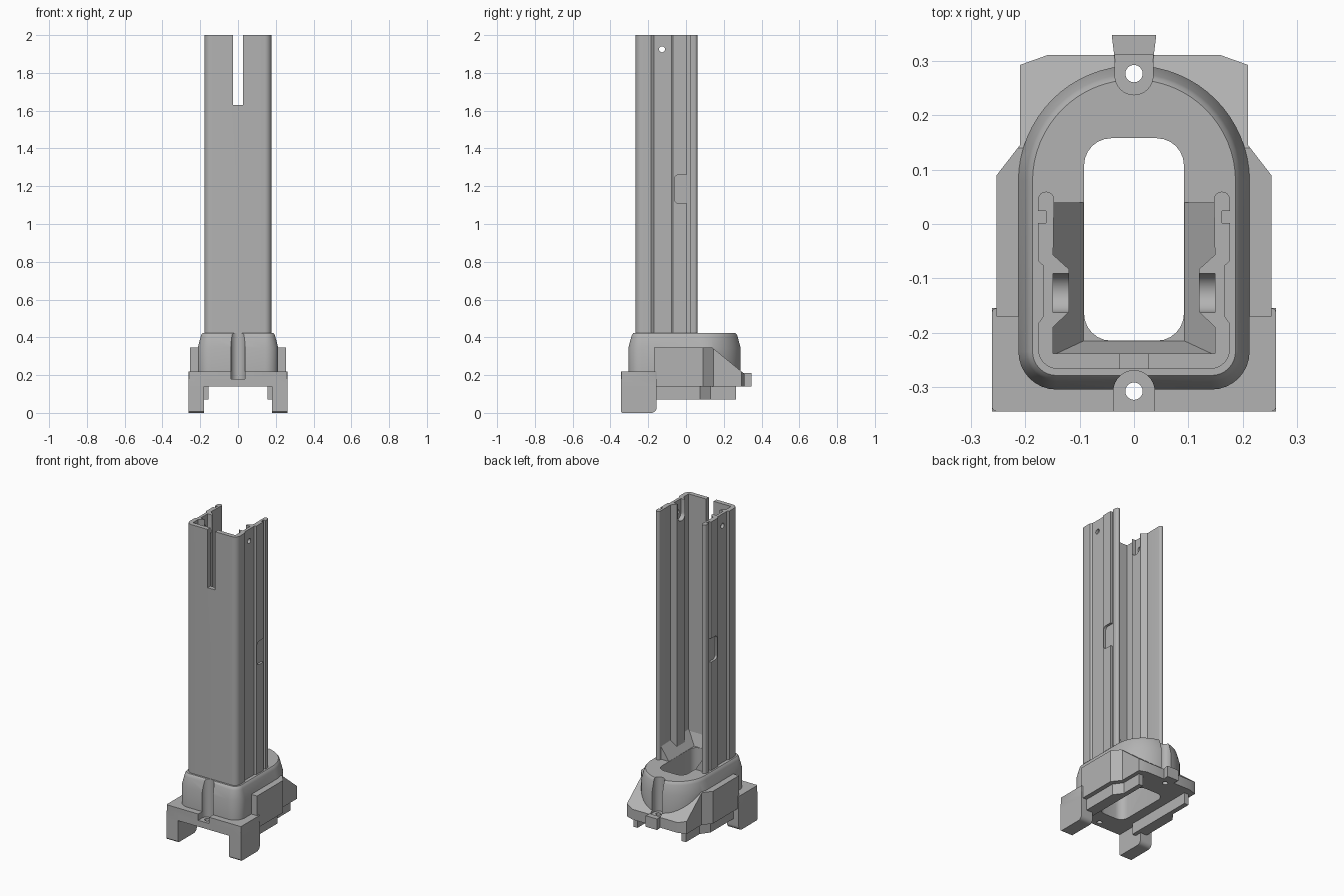
import bpy, bmesh, math

cube = bpy.data.objects.get("Cube")
if cube:
    bpy.data.objects.remove(cube, do_unlink=True)

grey = bpy.data.materials.new("plain grey")
grey.use_nodes = True
GREY = (0.45, 0.45, 0.45, 1)
grey.diffuse_color = GREY
grey.node_tree.nodes["Principled BSDF"].inputs["Base Color"].default_value = GREY


def loft(name, rings):
    """Closed solid through rings of equal point count."""
    bm = bmesh.new()
    rows = [[bm.verts.new(p) for p in ring] for ring in rings]
    n = len(rows[0])
    for low, high in zip(rows, rows[1:]):
        for i in range(n):
            j = (i + 1) % n
            bm.faces.new((low[i], low[j], high[j], high[i]))
    bm.faces.new(rows[0][::-1])
    bm.faces.new(rows[-1])
    bmesh.ops.recalc_face_normals(bm, faces=bm.faces)
    mesh = bpy.data.meshes.new(name)
    bm.to_mesh(mesh)
    bm.free()
    mesh.materials.append(grey)
    ob = bpy.data.objects.new(name, mesh)
    bpy.context.collection.objects.link(ob)
    return ob


def prism(name, pts, a, b, axis="z"):
    """Outline extruded from a to b along an axis."""
    place = {"z": lambda u, v, w: (u, v, w),
             "x": lambda u, v, w: (w, u, v),
             "y": lambda u, v, w: (u, w, v)}[axis]
    return loft(name, [[place(u, v, w) for u, v in pts] for w in (a, b)])


def arc(cx, cy, r, start, end, n=8):
    steps = [math.radians(start + (end - start) * i / n) for i in range(n + 1)]
    return [(cx + r * math.cos(t), cy + r * math.sin(t)) for t in steps]


def rounded(x0, x1, y0, y1, r, n=6):
    return (arc(x1 - r, y0 + r, r, -90, 0, n) + arc(x1 - r, y1 - r, r, 0, 90, n)
            + arc(x0 + r, y1 - r, r, 90, 180, n) + arc(x0 + r, y0 + r, r, 180, 270, n))


def rect(x0, x1, y0, y1):
    return [(x0, y0), (x1, y0), (x1, y1), (x0, y1)]


def circle(x, y, r):
    return arc(x, y, r, 0, 345, 23)


def mirrored(pts):
    """Complete a right-hand half outline across x = 0."""
    return pts + [(-x, y) for x, y in reversed(pts)]


def boolean(target, tools, operation):
    for tool in tools:
        mod = target.modifiers.new("boolean", "BOOLEAN")
        mod.operation, mod.solver, mod.object = operation, "EXACT", tool
        bpy.context.view_layer.update()
        graph = bpy.context.evaluated_depsgraph_get()
        mesh = bpy.data.meshes.new_from_object(target.evaluated_get(graph))
        target.modifiers.clear()
        target.data = mesh
        bpy.data.objects.remove(tool, do_unlink=True)


def smooth(ob):
    ob.data.shade_smooth()
    ob.data.set_sharp_from_angle(angle=math.radians(32))


# Tall open channel with ribbed and grooved side walls
outer = arc(0.14, -0.23, 0.037, -90, 0) + [
    (0.177, -0.184), (0.167, -0.17), (0.167, -0.077), (0.177, -0.068),
    (0.177, 0.002), (0.162, 0.002), (0.162, 0.024), (0.177, 0.024)]
tip = arc(0.162, 0.045, 0.0147, 0, 180)
inner = [(0.149, -0.057), (0.12, -0.083), (0.12, -0.162), (0.149, -0.19), (0.149, -0.239)]
channel = prism("channel", mirrored(outer + tip + inner), 0.4, 2)

cuts = [prism("front_slot", rect(-0.027, 0.027, -0.3, -0.2), 1.63, 2.1),
        prism("pin_hole", circle(-0.127, 1.925, 0.016), -0.3, 0.3, "x")]
for s in (1, -1):
    pocket = arc(-0.04, 1.24, 0.02, 90, 180) + arc(-0.04, 1.13, 0.02, 180, 270)
    cuts.append(prism("side_pocket", pocket + [(0.01, 1.11), (0.01, 1.26)],
                      s * 0.162, s * 0.2, "x"))
    recess = arc(-0.127, 1.915, 0.036, 180, 360, 12) + [(-0.091, 2.1), (-0.163, 2.1)]
    cuts.append(prism("pin_recess", recess, s * 0.1, s * 0.149, "x"))
boolean(channel, cuts, "DIFFERENCE")
smooth(channel)


# Arched base body with a rounded top rim
def arch(inset, z):
    r, c = 0.213 - inset, 0.07 - inset
    pts = (arc(0.143, -0.235, c, -90, 0) + arc(0, 0.079, r, 0, 180, 32)
           + arc(-0.143, -0.235, c, 180, 270))
    return [(x, y, z) for x, y in pts]


base = loft("base", [arch(i, z) for i, z in (
    (0, 0.14), (0, 0.345), (0.015, 0.402), (0.019, 0.414), (0.026, 0.422))])

# Side blocks and sloping rear flange
flange = prism("rear_flange", mirrored([(0.21, -0.1), (0.21, 0.293), (0.16, 0.311)]),
               0.14, 0.345)
blocks = prism("side_blocks", mirrored([(0.253, -0.17), (0.253, 0.09), (0.205, 0.152)]),
               0.14, 0.345)
boolean(flange, [blocks], "UNION")
slope = [(0.14, 0.345), (0.311, 0.205), (0.4, 0.205), (0.4, 0.4), (0.14, 0.4)]
boolean(flange, [prism("slope", slope, -0.4, 0.4, "x")], "DIFFERENCE")

parts = [flange,
         prism("rear_tab", mirrored([(0.034, 0.29), (0.041, 0.348)]), 0.14, 0.21)]

# Front bridge with two legs
bridge = prism("front_bridge", rounded(-0.262, 0.262, -0.345, -0.155, 0.008, 2), 0.14, 0.22)
for s in (1, -1):
    xs = sorted((s * 0.18, s * 0.262))
    leg = [(-0.345, 0.18), (-0.345, 0.008), (-0.337, 0)]
    leg += arc(-0.185, 0.03, 0.03, -90, 0) + [(-0.155, 0.18)]
    boolean(bridge, [prism("leg", leg, xs[0], xs[1], "x")], "UNION")
parts.append(bridge)

# Underside rails
for s in (1, -1):
    rail = [(0.155, -0.2), (0.225, -0.2), (0.225, 0.075), (0.185, 0.13),
            (0.185, 0.265), (0.155, 0.265)]
    parts.append(prism("rail", [(s * x, y) for x, y in rail], 0.07, 0.16))
boolean(base, parts, "UNION")

# Central opening, screw grooves and screw holes
front_groove = arc(0, -0.308, 0.038, 0, 180, 16) + [(-0.038, -0.4), (0.038, -0.4)]
rear_groove = arc(0, 0.273, 0.035, 180, 360, 16) + [(0.035, 0.311), (-0.035, 0.311)]
boolean(base, [
    prism("opening", rounded(-0.092, 0.092, -0.215, 0.158, 0.05), 0, 0.6),
    prism("front_groove", front_groove, 0.18, 0.6),
    prism("rear_groove", rear_groove, 0.205, 0.6),
    prism("front_screw_hole", circle(0, -0.308, 0.016), 0, 0.6),
    prism("rear_screw_hole", circle(0, 0.277, 0.016), 0, 0.6)], "DIFFERENCE")
smooth(base)

# Guide ramps between the channel walls and the opening
for s, side in ((1, "left"), (-1, "right")):
    ramp = [(s * 0.092, 0.42), (s * 0.152, 0.42), (s * 0.152, 0.51)]
    prism(side + "_guide_ramp", ramp, -0.245, 0.04, "y")
prism("front_guide_ramp", [(-0.215, 0.42), (-0.243, 0.42), (-0.243, 0.51)],
      -0.15, 0.15, "x")
